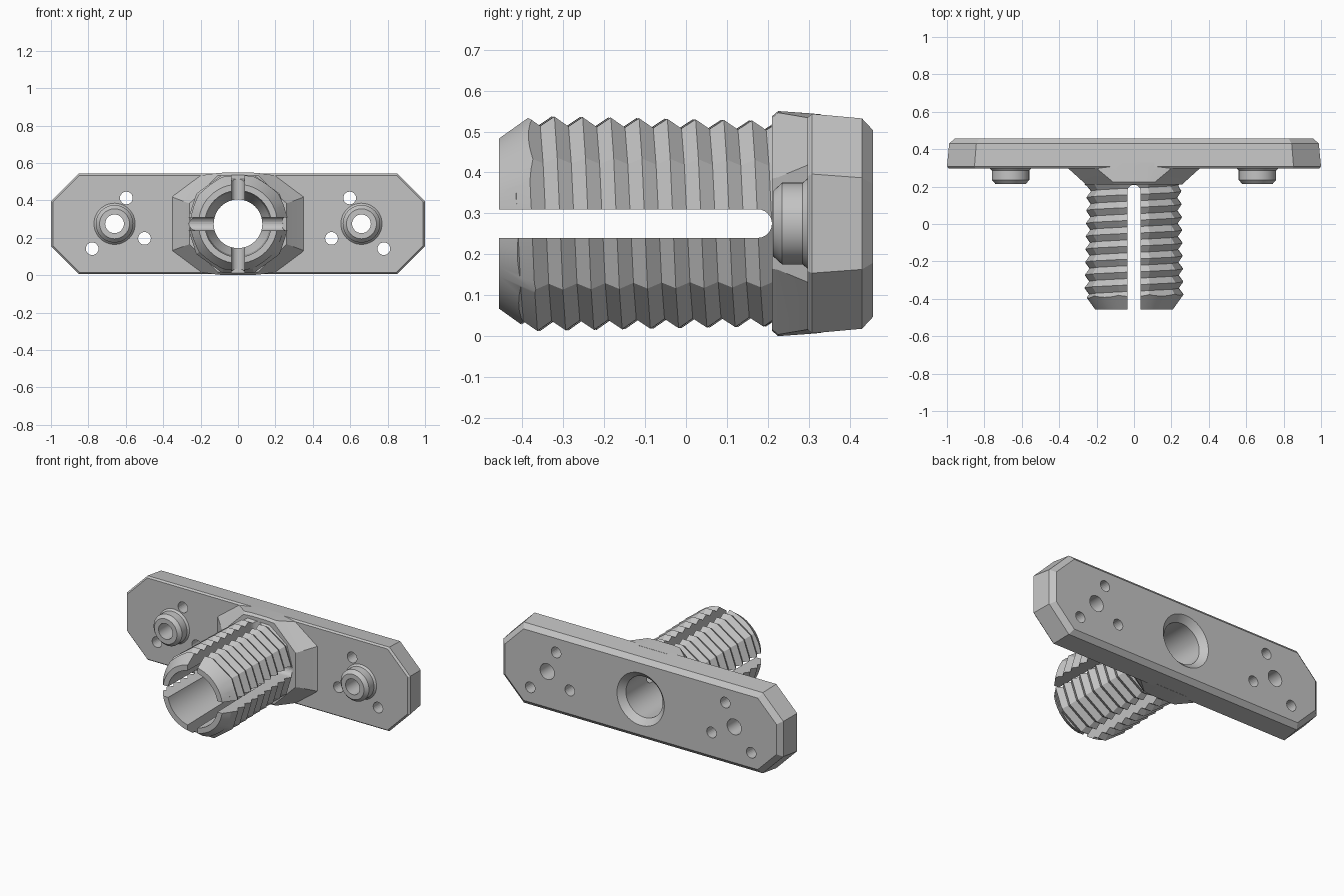
import bpy, bmesh, math
from mathutils import Matrix

cube = bpy.data.objects.get("Cube")
if cube:
    bpy.data.objects.remove(cube, do_unlink=True)

MID = 0.275  # height of the long axis

grey = bpy.data.materials.new("plain_grey")
grey.use_nodes = True
GREY = (0.55, 0.55, 0.55, 1)
grey.diffuse_color = GREY
grey.node_tree.nodes["Principled BSDF"].inputs["Base Color"].default_value = GREY


def finish(name, bm):
    bmesh.ops.recalc_face_normals(bm, faces=bm.faces)
    mesh = bpy.data.meshes.new(name)
    bm.to_mesh(mesh)
    bm.free()
    obj = bpy.data.objects.new(name, mesh)
    bpy.context.collection.objects.link(obj)
    mesh.materials.append(grey)
    return obj


def loft(name, rings):
    """Skin closed rings of points and cap both ends."""
    bm = bmesh.new()
    loops = [[bm.verts.new(p) for p in ring] for ring in rings]
    n = len(loops[0])
    for a, b in zip(loops, loops[1:]):
        for i in range(n):
            j = (i + 1) % n
            bm.faces.new((a[i], a[j], b[j], b[i]))
    bm.faces.new(loops[0])
    bm.faces.new(loops[-1])
    return finish(name, bm)


def mirrored(y, *quarter):
    """Ring at depth y from (x, z) points of one quarter."""
    half = list(quarter) + [(-x, z) for x, z in reversed(quarter)]
    return [(x, y, MID + z) for x, z in half + [(-x, -z) for x, z in half]]


def octagon(y, hx, hz, cut):
    return mirrored(y, (hx, hz - cut), (hx - cut, hz))


def lathe(name, profile, x=0, z=MID, sides=48):
    """Round part along y from (y, radius) pairs."""
    turn = [2 * math.pi * i / sides for i in range(sides)]
    return loft(name, [[(x + r * math.cos(a), y, z + r * math.sin(a)) for a in turn]
                       for y, r in profile])


def boolean(obj, tools, operation="DIFFERENCE"):
    for tool in tools:
        mod = obj.modifiers.new("cut", "BOOLEAN")
        mod.operation = operation
        mod.solver = "EXACT"
        mod.object = tool
        bpy.context.view_layer.update()
        deps = bpy.context.evaluated_depsgraph_get()
        mesh = bpy.data.meshes.new_from_object(obj.evaluated_get(deps))
        obj.modifiers.clear()
        obj.data = mesh


def thread(name, start, pitch, turns, crest_r, root_r, sides=10):
    """Helical ridge with flats, narrowing slightly towards the back."""
    bm = bmesh.new()

    def point(i, y, r):
        a = 2 * math.pi * (i + 0.5) / sides
        r *= 1 - 0.075 * (y + 0.325)
        return bm.verts.new((r * math.sin(a), y, MID + r * math.cos(a)))

    crest, root = [], []
    for i in range(turns * sides + 1):
        y = start + pitch * (i + 0.5) / sides
        crest.append(point(i, y, crest_r))
        root.append(point(i, y + pitch / 2, root_r))
    for i in range(turns * sides):
        bm.faces.new((crest[i], crest[i + 1], root[i + 1], root[i]))
        j = i + sides
        if j + 1 < len(crest):
            bm.faces.new((root[i], root[i + 1], crest[j + 1], crest[j]))
    # Close each end with a fan to the axis
    edges = [e for e in bm.edges if e.is_boundary]
    length = pitch * turns
    ends = [bm.verts.new((0, start, MID)), bm.verts.new((0, start + length, MID))]
    for e in edges:
        far = e.verts[0].co.y > start + length / 2
        bm.faces.new((e.verts[0], e.verts[1], ends[far]))
    return finish(name, bm)


# Cutters: stepped bore, slots and screw holes
bore = lathe("bore_cutter", [(-0.5, 0.178), (0.0, 0.17), (0.1, 0.13), (0.42, 0.13),
                             (0.455, 0.165), (0.48, 0.19)])
cutters = [bore]

slots = []
for turn in (0, math.pi / 2):
    arc = [math.pi * i / 12 for i in range(13)]
    outline = [(0.035 * math.cos(a), 0.175 + 0.035 * math.sin(a)) for a in arc]
    outline += [(-0.035, -0.7), (0.035, -0.7)]
    slot = loft("slot_cutter", [[(x, y, z) for x, y in outline] for z in (-0.4, 0.4)])
    slot.data.transform(Matrix.Translation((0, 0, MID)) @ Matrix.Rotation(turn, 4, "Y"))
    slots.append(slot)
cutters += slots

peg_holes, screw_holes = [], []
for side in (-1, 1):
    peg_holes.append(lathe("peg_hole_cutter", [(0.1, 0.05), (0.6, 0.05)], side * 0.66, sides=32))
    for x, z in ((0.597, 0.413), (0.5, 0.197), (0.78, 0.142)):
        screw_holes.append(lathe("screw_hole_cutter", [(0.2, 0.034), (0.6, 0.034)],
                                 side * x, z, 24))
cutters += peg_holes + screw_holes

# Mounting plate with drafted sides and chamfered front and back
plate = loft("mounting_plate", [octagon(0.297, 0.99, 0.259, 0.143), octagon(0.308, 1.0, 0.268, 0.147),
                                octagon(0.43, 0.988, 0.257, 0.145), octagon(0.457, 0.958, 0.228, 0.132)])
boolean(plate, [bore] + peg_holes + screw_holes)

# Flared boss with slightly crowned top and bottom
boss = loft("central_boss", [
    mirrored(0.21, (0.258, 0.11), (0.108, 0.258), (0.05, 0.262)),
    mirrored(0.225, (0.272, 0.113), (0.113, 0.271), (0.06, 0.275)),
    mirrored(0.302, (0.357, 0.145), (0.205, 0.258), (0.1, 0.2695)),
    mirrored(0.33, (0.357, 0.145), (0.205, 0.258), (0.1, 0.267))])
boolean(boss, [bore])

# Threaded sleeve: helix trimmed to a coned tip, bored, then split by the slots
sleeve = thread("threaded_sleeve", -0.601, 0.069, 13, 0.275, 0.25)
trim = lathe("trim_cutter", [(-0.457, 0.211), (-0.33, 0.3), (-0.3, 0.32), (0.23, 0.32)])
cutters.append(trim)
boolean(sleeve, [trim], "INTERSECT")
boolean(sleeve, [bore] + slots)

# Locating pegs
pegs = []
for side, name in ((-1, "right_peg"), (1, "left_peg")):
    peg = lathe(name, [(0.213, 0.08), (0.235, 0.1), (0.285, 0.1), (0.305, 0.117), (0.32, 0.117)],
                side * 0.66)
    boolean(peg, peg_holes)
    pegs.append(peg)

for cutter in cutters:
    bpy.data.objects.remove(cutter, do_unlink=True)

# Smooth round walls, keep real edges crisp
bpy.ops.object.select_all(action="DESELECT")
for obj in [plate, boss, sleeve] + pegs:
    obj.select_set(True)
    bpy.context.view_layer.objects.active = obj
bpy.ops.object.shade_smooth_by_angle(angle=math.radians(12))
